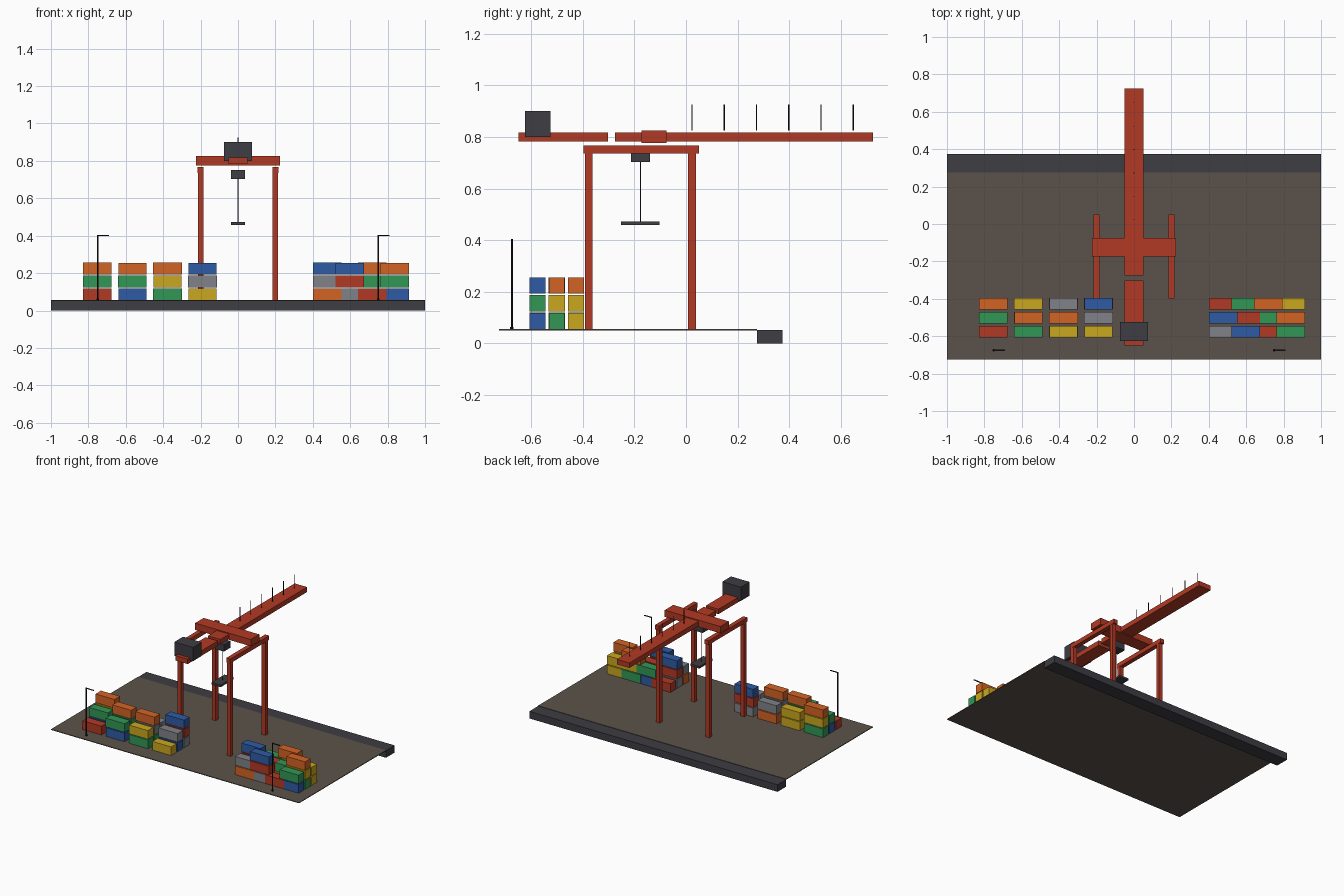
import bpy
from mathutils import Vector

old = bpy.data.objects.get("Cube")
if old:
    bpy.data.objects.remove(old, do_unlink=True)


def material(name, rgb):
    m = bpy.data.materials.new(name)
    m.use_nodes = True
    m.diffuse_color = (*rgb, 1)
    m.node_tree.nodes["Principled BSDF"].inputs["Base Color"].default_value = (*rgb, 1)
    return m


RED = material("red paint", (.45, .042, .018))
ORANGE = material("orange paint", (.65, .125, .018))
YELLOW = material("yellow paint", (.6, .39, .014))
GREEN = material("green paint", (.032, .31, .092))
BLUE = material("blue paint", (.027, .105, .37))
GRAY = material("gray paint", (.22, .225, .25))
DARK = material("dark steel", (.047, .047, .056))
GROUND = material("ground asphalt", (.105, .086, .07))
BLACK = material("black metal", (.01, .01, .012))
PAINT = dict(r=RED, o=ORANGE, y=YELLOW, g=GREEN, b=BLUE, w=GRAY)


def box(name, x, y, z, mat):
    """Box spanning the given (low, high) ranges."""
    size = Vector((x[1] - x[0], y[1] - y[0], z[1] - z[0]))
    mid = Vector((sum(x), sum(y), sum(z))) / 2
    bpy.ops.mesh.primitive_cube_add(size=1, location=mid)
    ob = bpy.context.object
    ob.name = name
    for v in ob.data.vertices:
        v.co *= size
    ob.data.materials.append(mat)
    return ob


def rod(name, x, y, z, radius, mat, sides=8):
    """Upright rod over the height range z."""
    bpy.ops.mesh.primitive_cylinder_add(vertices=sides, radius=radius, depth=z[1] - z[0],
                                        location=(x, y, sum(z) / 2))
    ob = bpy.context.object
    ob.name = name
    ob.data.materials.append(mat)
    return ob


def around(c, half):
    return (c - half, c + half)


FLOOR = .055

# Yard and quay edge
box("yard_ground", (-1, 1), (-.725, .275), (.05, FLOOR), GROUND)
box("quay_edge", (-1, 1), (.275, .375), (0, .052), DARK)

# Crane portal: legs and side beams
for side, sx in (("right", -.2), ("left", .2)):
    for end, y in (("front", -.377), ("back", .023)):
        box(f"{end}_{side}_leg", around(sx, .015), around(y, .015), (FLOOR, .735), RED)
    box(f"{side}_side_beam", around(sx, .016), (-.398, .05), (.735, .766), RED)

# Cross beam, boom and rear boom
box("cross_beam", (-.224, .224), (-.173, -.075), (.776, .825), RED)
box("boom", (-.05, .05), (-.276, .724), (.782, .818), RED)
box("rear_boom", (-.05, .05), (-.65, -.302), (.782, .818), RED)
box("machine_house", (-.075, .075), (-.625, -.525), (.8, .9), DARK)

# Trolley, hoist cable and spreader
box("trolley", (-.037, .037), (-.214, -.14), (.703, .752), DARK)
rod("hoist_cable", 0, -.177, (.47, .705), .002, DARK)
box("spreader", (-.037, .037), (-.252, -.102), (.458, .473), DARK)

# Posts along the boom
for i in range(6):
    rod("boom_post", 0, .023 + i * .125, (.825, .926), .0025, BLACK, 6)

# Yard lamps
for x in (-.75, .75):
    rod("lamp_base", x, -.675, (FLOOR, .064), .007, BLACK)
    rod("lamp_post", x, -.675, (FLOOR, .405), .004, BLACK)
    box("lamp_arm", (x, x + .06), around(-.675, .003), (.399, .404), BLACK)


# Container stacks: one word per column, letters run from bottom to top
def stacks(name, first_x, pitch, rows):
    for r, row in enumerate(rows):
        y = -.576 + r * .075
        for c, column in enumerate(row.split()):
            for level, key in enumerate(column):
                # alternate sizes slightly so that touching boxes stay distinct
                trim = .0008 * ((c + level) % 2)
                z = FLOOR + level * .0687
                box(name, around(first_x + c * pitch, .0765 - trim),
                    around(y, .0315 - trim), (z, z + .0635 - trim), PAINT[key])


stacks("west_container", -.752, .1875,
       ("r bg gy y", "bg rgo gwo bw", "gyo yy ow wrb"))
stacks("east_container", .478, .12,
       ("ow wrb r bg", "wrb or yg gyo", "r bg gyo yy"))
